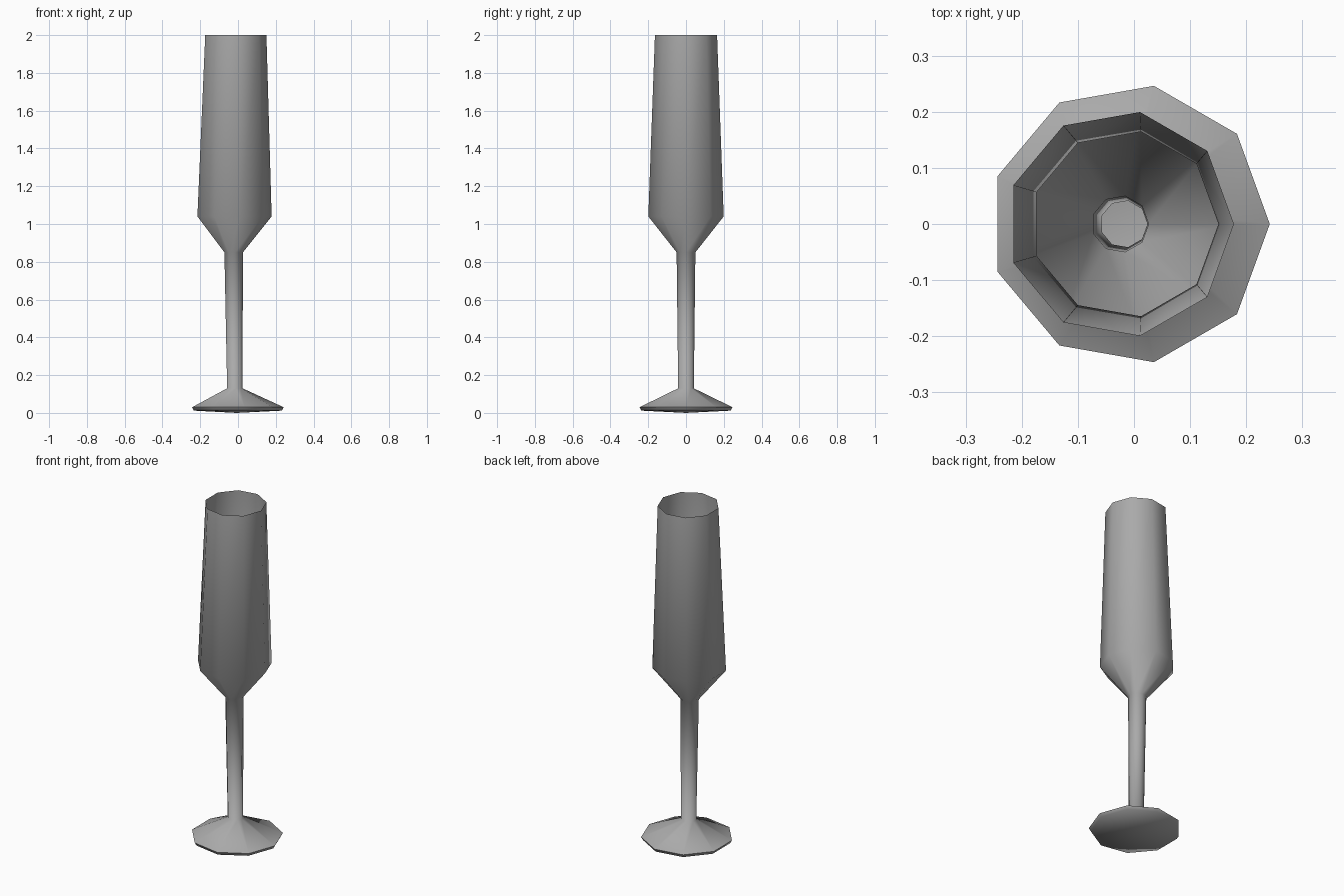
import bpy, bmesh, math

cube = bpy.data.objects.get("Cube")
if cube:
    bpy.data.objects.remove(cube)

SIDES = 9

glass = bpy.data.materials.new("grey_glass")
glass.use_nodes = True
colour = (0.4, 0.4, 0.4, 1)
glass.diffuse_color = colour
glass.node_tree.nodes["Principled BSDF"].inputs["Base Color"].default_value = colour


def ring(bm, centre, radius, z):
    step = math.tau / SIDES
    return [bm.verts.new((centre + radius * math.cos(i * step),
                          radius * math.sin(i * step), z)) for i in range(SIDES)]


def lathe(name, profile, floor=False):
    """Skin a stack of nine-sided rings given as (centre x, radius, z)."""
    bm = bmesh.new()
    rings = [ring(bm, *p) for p in profile]
    for low, high in zip(rings, rings[1:]):
        for i in range(SIDES):
            j = (i + 1) % SIDES
            bm.faces.new((low[i], low[j], high[j], high[i]))
    if floor:
        tip = bm.verts.new((profile[0][0], 0, 0))
        for i in range(SIDES):
            bm.faces.new((tip, rings[0][(i + 1) % SIDES], rings[0][i]))
    mesh = bpy.data.meshes.new(name)
    bm.to_mesh(mesh)
    bm.free()
    mesh.materials.append(glass)
    obj = bpy.data.objects.new(name, mesh)
    bpy.context.collection.objects.link(obj)
    bpy.ops.object.select_all(action='DESELECT')
    obj.select_set(True)
    bpy.context.view_layer.objects.active = obj
    bpy.ops.object.shade_smooth_by_angle(angle=math.radians(70))
    return obj


# Foot, hollow stem and open bowl share one continuous skin
lathe("champagne_flute", [
    (-0.008, 0.24, 0.012),    # underside edge
    (-0.008, 0.25, 0.03),     # foot edge
    (-0.018, 0.042, 0.13),    # stem bottom
    (-0.0245, 0.0505, 0.85),  # stem top
    (-0.0245, 0.2026, 1.04),  # widest part of bowl
    (-0.0165, 0.167, 2.0),    # rim
], floor=True)
